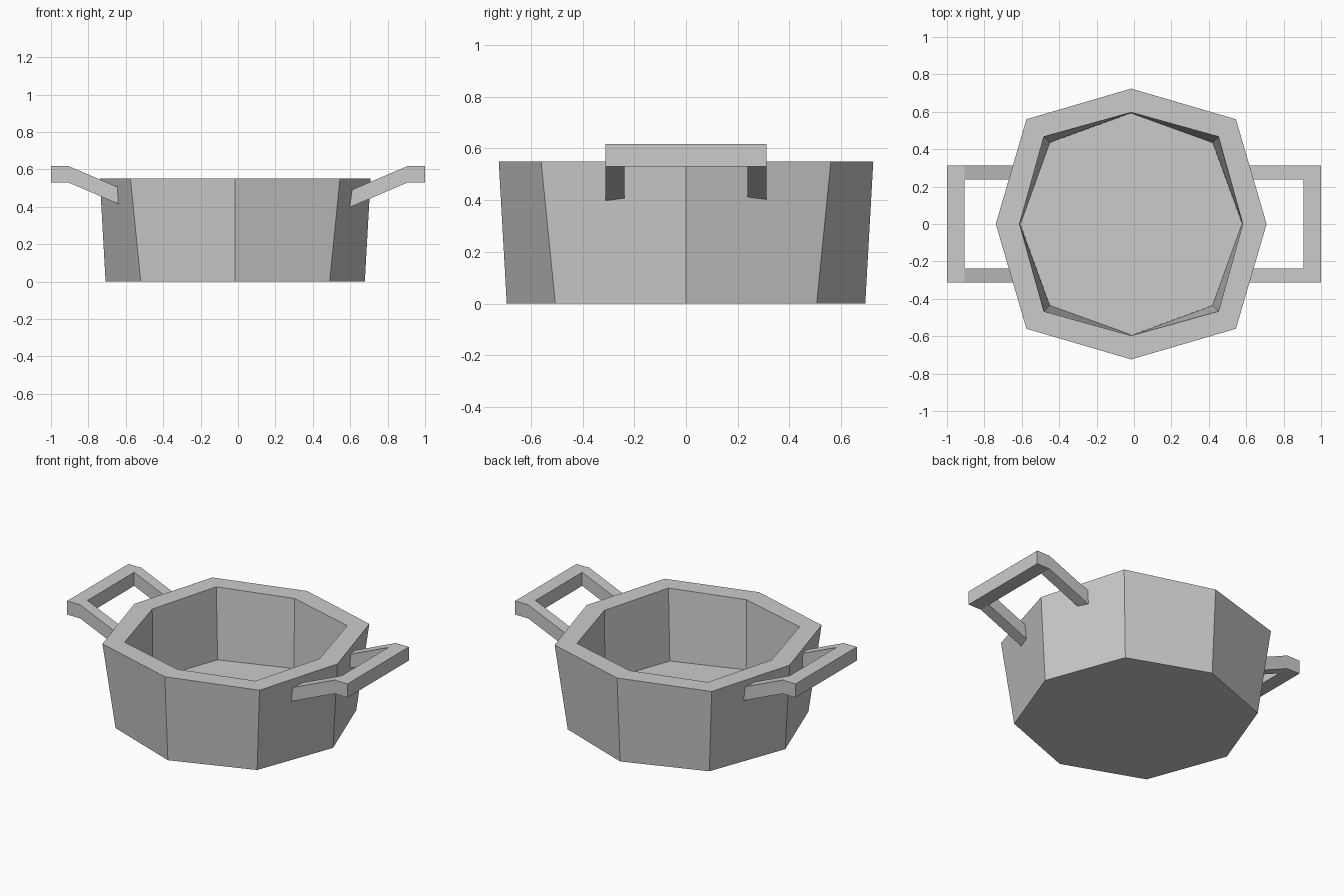
import bpy, bmesh

if "Cube" in bpy.data.objects:
    bpy.data.objects.remove(bpy.data.objects["Cube"])


def make_object(name, bm):
    bmesh.ops.remove_doubles(bm, verts=bm.verts, dist=1e-4)
    bmesh.ops.recalc_face_normals(bm, faces=bm.faces)
    mesh = bpy.data.meshes.new(name)
    bm.to_mesh(mesh)
    bm.free()
    obj = bpy.data.objects.new(name, mesh)
    bpy.context.collection.objects.link(obj)
    return obj


def skin(name, rings):
    """Bridge closed rings of points and cap both ends."""
    bm = bmesh.new()
    loops = [[bm.verts.new(p) for p in ring] for ring in rings]
    for a, b in zip(loops, loops[1:]):
        n = len(a)
        for i in range(n):
            j = (i + 1) % n
            bm.faces.new((a[i], a[j], b[j], b[i]))
    bm.faces.new(loops[0])
    bm.faces.new(loops[-1])
    return make_object(name, bm)


def octagon(axis, diag, z, cx=-0.015):
    """Eight corners: four on the axes, four on the diagonals."""
    a, d = axis, diag
    pts = [(a, 0), (d, d), (0, a), (-d, d), (-a, 0), (-d, -d), (0, -a), (d, -d)]
    return [(x + cx, y, z) for x, y in pts]


# Pot: outer base, outer rim, inner rim, inner floor
skin("pot_body", [
    octagon(0.693, 0.505, 0.0),
    octagon(0.724, 0.560, 0.55),
    octagon(0.597, 0.467, 0.55),
    octagon(0.592, 0.435, 0.10),
])


# Handles: a bar swept up one arm, across the grip and down the other arm
def handle(name, side):
    half = [  # outer x, inner x, underside z; the arm ends sit inside the wall
        (0.575, 0.575, 0.388),
        (0.907, 0.907, 0.53),
        (1.0, 0.907, 0.53),
    ]
    stations = [(s, -1) for s in half] + [(s, 1) for s in reversed(half)]
    rings = []
    for (xo, xi, z), ys in stations:
        yo, yi = 0.312 * ys, 0.238 * ys
        top = z + 0.088
        rings.append([(side * xo, yo, z), (side * xi, yi, z),
                      (side * xi, yi, top), (side * xo, yo, top)])
    return skin(name, rings)


handle("right_handle", 1)
handle("left_handle", -1)
